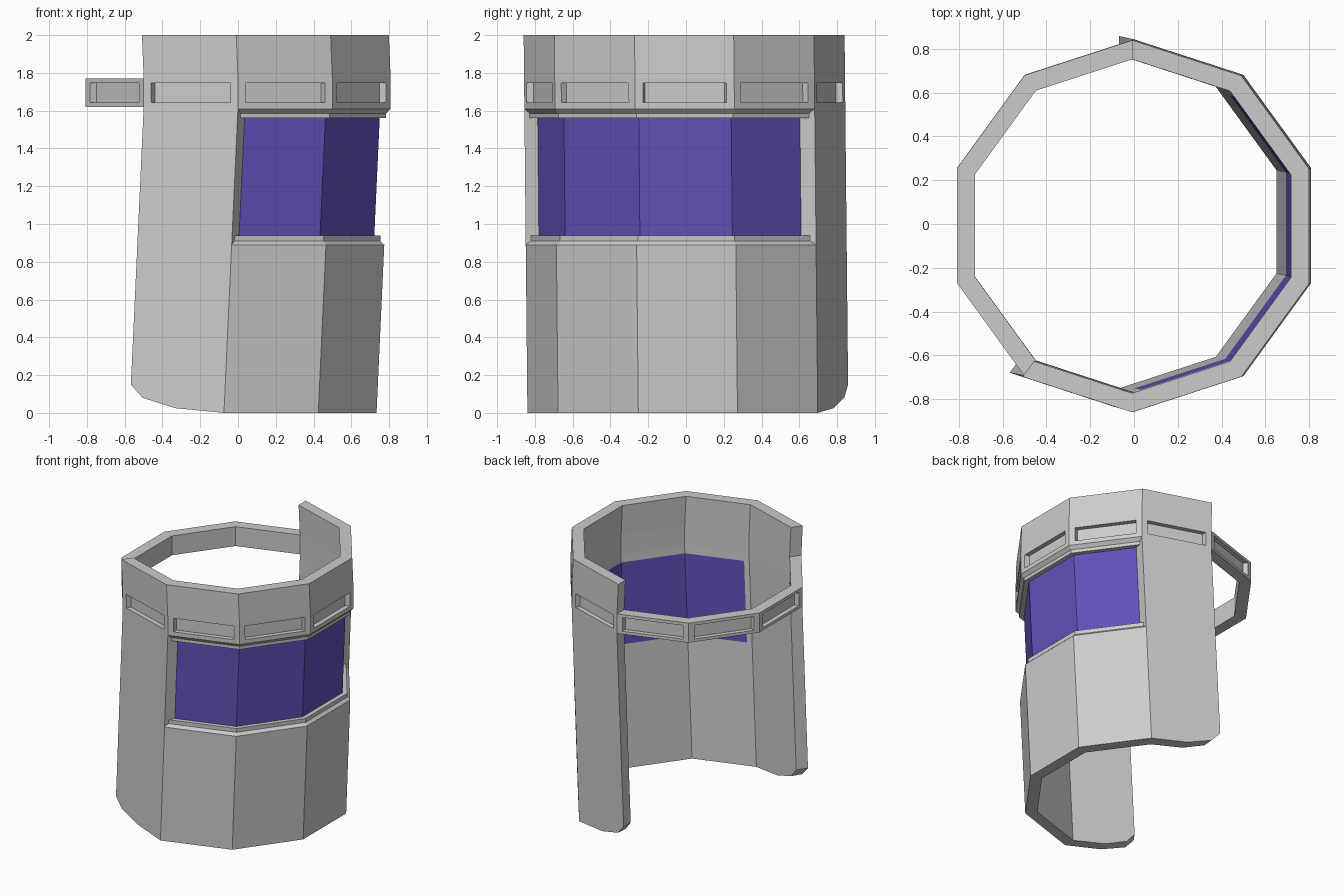
import bpy, bmesh, math
from mathutils import Vector

if "Cube" in bpy.data.objects:
    bpy.data.objects.remove(bpy.data.objects["Cube"])

N = 10                 # sides of the full ring
APO = 0.808            # outer apothem
T = 0.083              # wall thickness
GD = 0.055             # glass recess depth
LEDGE = 0.022          # depth of the window ledge
JAMB = 0.08            # jamb width, as a fraction of a panel
Z0, Z1 = 1.62, 1.77    # band heights


def corner(i, d):
    a = math.radians(-126 + 36 * i)
    r = (APO - d) / math.cos(math.pi / N)
    return Vector((r * math.cos(a), r * math.sin(a), 0))


def pt(k, d, z):
    """Point at panel position k, depth d below the outer face, height z (with lean)."""
    i = math.floor(k)
    p = corner(i, d).lerp(corner(i + 1, d), k - i)
    lean = -0.046 * max(0, Z0 - z) - 0.04 * max(0, z - Z1)
    return p + Vector((lean, 0.01 - 0.01 * z, z))


def face(bm, *pts):
    bm.faces.new([bm.verts.new(pt(*p)) for p in pts])


def sweep(bm, ks, prof):
    """Run an open (depth, height) profile along the panel positions."""
    for a, b in zip(ks, ks[1:]):
        for (d, z), (e, w) in zip(prof, prof[1:]):
            face(bm, (a, d, z), (b, d, z), (b, e, w), (a, e, w))


def finish(bm, name, color=None):
    bmesh.ops.remove_doubles(bm, verts=bm.verts, dist=0.0005)
    bmesh.ops.recalc_face_normals(bm, faces=bm.faces)
    me = bpy.data.meshes.new(name)
    bm.to_mesh(me)
    bm.free()
    ob = bpy.data.objects.new(name, me)
    bpy.context.collection.objects.link(ob)
    if color:
        m = bpy.data.materials.new(name)
        m.diffuse_color = color
        m.use_nodes = True
        m.node_tree.nodes["Principled BSDF"].inputs["Base Color"].default_value = m.diffuse_color
        me.materials.append(m)


# Body shell: wall under the window, window header, crown above the band
bm = bmesh.new()
win = [1, 2, 3, 4, 5]
sweep(bm, win, [(T, .94), (T, 0), (0, 0), (0, .89), (LEDGE, .91), (LEDGE, .94), (GD, .94)])
sweep(bm, win, [(GD, 1.56), (LEDGE, 1.56), (LEDGE, 1.585), (0, 1.61), (0, Z0)])
sweep(bm, win, [(T, Z0), (T, 1.56)])
sweep(bm, range(7), [(0, Z1), (0, 2), (T, 2), (T, Z1)])
for k in (0, 6):
    face(bm, (k, 0, Z1), (k, 0, 2), (k, T, 2), (k, T, Z1))

# End panels with rounded lower corners, plus window jambs, mirrored on both sides
rim = [(0, 0), (.52, .025), (.87, .08), (1, .15), (1, Z0)]
for base, s in ((1, -1), (5, 1)):
    for d, marks in ((0, (1.61, .89)), (T, (1.56, .94))):
        outline = rim + [(0, Z0)] + [(0, z) for z in marks]
        face(bm, *[(base + s * u, d, z) for u, z in outline])
    for (u, z), (v, w) in zip(rim, rim[1:]):
        a, b = base + s * u, base + s * v
        face(bm, (a, 0, z), (b, 0, w), (b, T, w), (a, T, z))
    j = base - s * JAMB
    face(bm, (base, 0, .89), (j, GD, .94), (j, GD, 1.56), (base, 0, 1.61))
    face(bm, (base, T, .94), (j, T, .94), (j, T, 1.56), (base, T, 1.56))
finish(bm, "body_shell")

# Full ring band with a recessed pocket on every panel
bm = bmesh.new()
for k in range(N):
    def loop(m, d, lo, hi):
        return [(k + m, d, lo), (k + 1 - m, d, lo), (k + 1 - m, d, hi), (k + m, d, hi)]
    rings = [loop(0, 0, Z0, Z1), loop(.08, 0, 1.642, 1.747), loop(.08, .035, 1.642, 1.747)]
    # the right end of a panel must not roll over to the next one
    rings[0] = [(min(q, k + 1), d, z) for q, d, z in rings[0]]
    for r, t in zip(rings, rings[1:]):
        for i in range(4):
            face(bm, r[i], r[(i + 1) % 4], t[(i + 1) % 4], t[i])
    face(bm, *rings[2])
    sweep(bm, [k, k + 1], [(T, Z0), (T, Z1)])
    if k > 5:
        for z in (Z0, Z1):
            sweep(bm, [k, k + 1], [(0, z), (T, z)])
finish(bm, "band")

# Window glass, flush with the inner wall
bm = bmesh.new()
sweep(bm, [1 + JAMB, 2, 3, 4, 5 - JAMB],
      [(GD, .94), (GD, 1.56), (T, 1.56), (T, .94), (GD, .94)])
for k in (1 + JAMB, 5 - JAMB):
    face(bm, (k, GD, .94), (k, GD, 1.56), (k, T, 1.56), (k, T, .94))
finish(bm, "window_glass", (0.12, 0.08, 0.48, 1))
